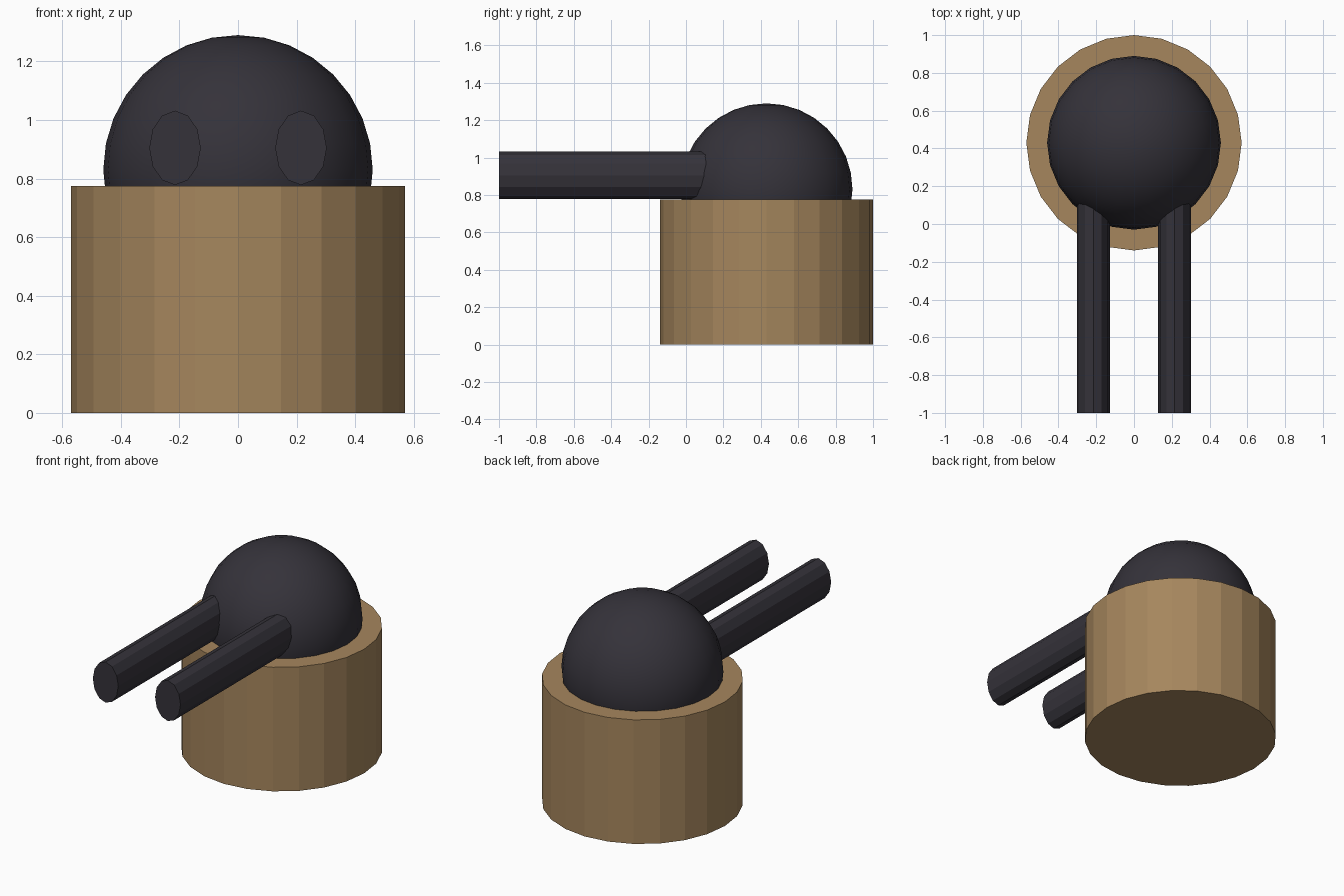
import bpy
from math import pi

if "Cube" in bpy.data.objects:
    bpy.data.objects.remove(bpy.data.objects["Cube"])


def material(name, color):
    m = bpy.data.materials.new(name)
    m.diffuse_color = color
    m.use_nodes = True
    m.node_tree.nodes["Principled BSDF"].inputs["Base Color"].default_value = m.diffuse_color
    return m


tan = material("tan", (0.38, 0.24, 0.11, 1))
dark = material("dark", (0.035, 0.032, 0.042, 1))


def finish(name, mat):
    o = bpy.context.object
    o.name = name
    o.data.materials.append(mat)
    return o


CY = 0.43  # shared centre of base and dome

# Faceted drum base
bpy.ops.mesh.primitive_cylinder_add(vertices=24, radius=0.57, depth=0.775,
                                    location=(0, CY, 0.3875))
finish("base", tan)

# Smooth dome sunk into the base
bpy.ops.mesh.primitive_uv_sphere_add(segments=24, ring_count=16, radius=0.46,
                                     location=(0, CY, 0.83))
finish("dome", dark)
bpy.ops.object.shade_smooth()

# Twin oval barrels running from inside the dome to the front
BACK, FRONT = 0.3, -1.0
for side, name in ((-1, "left_barrel"), (1, "right_barrel")):
    bpy.ops.mesh.primitive_cylinder_add(
        vertices=12, radius=1, depth=BACK - FRONT,
        location=(side * 0.215, (BACK + FRONT) / 2, 0.905),
        rotation=(pi / 2, 0, 0))
    barrel = finish(name, dark)
    barrel.scale = (0.088, 0.127, 1)
